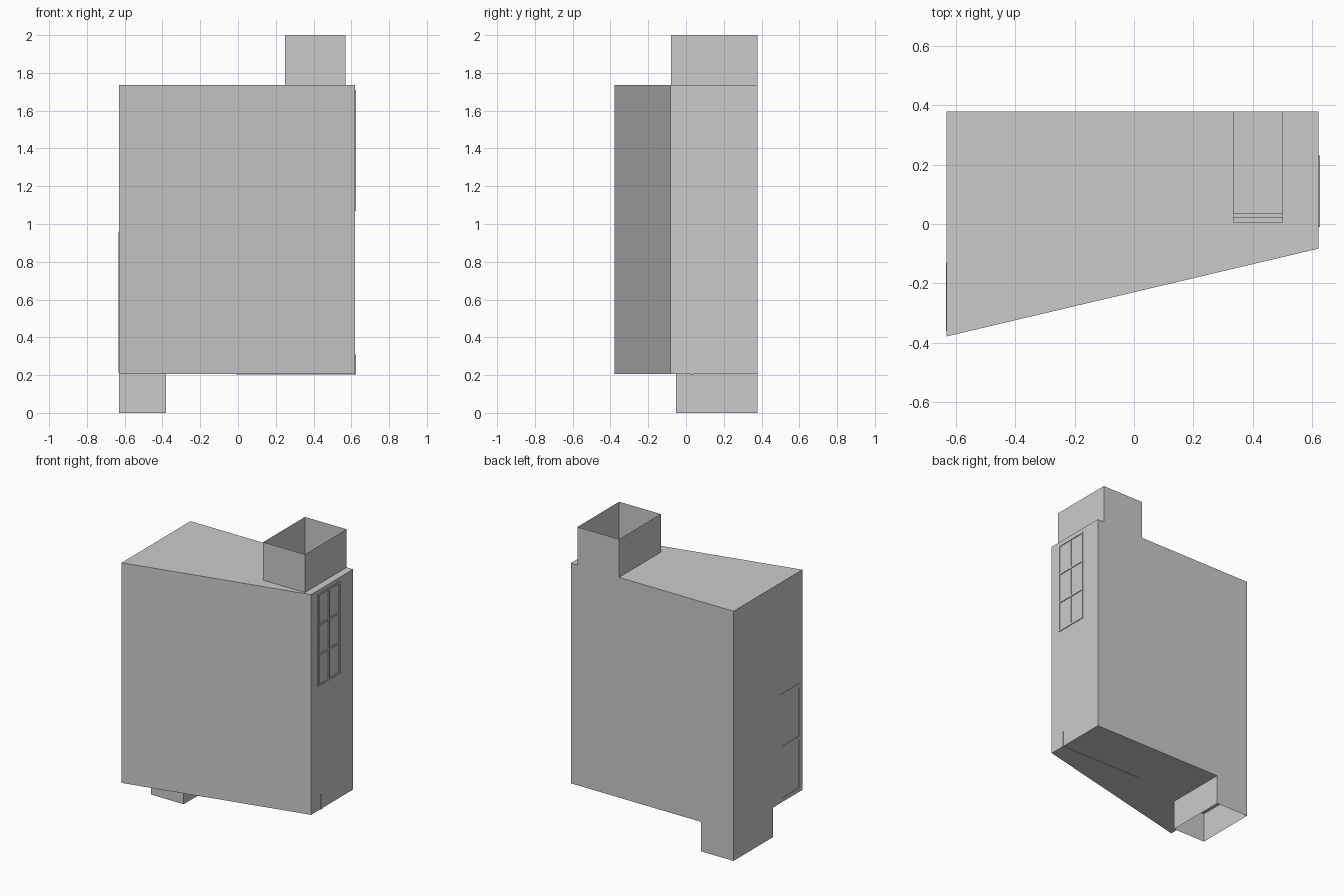
import bpy, bmesh

if "Cube" in bpy.data.objects:
    bpy.data.objects.remove(bpy.data.objects["Cube"])

X0, X1, YB = -0.63, 0.62, 0.378      # left wall, right wall, back wall
Z0, Z1 = 0.205, 1.735                # underside and roof heights


def make(name, build):
    bm = bmesh.new()
    build(bm)
    bmesh.ops.remove_doubles(bm, verts=bm.verts, dist=1e-5)
    me = bpy.data.meshes.new(name)
    bm.to_mesh(me)
    bm.free()
    ob = bpy.data.objects.new(name, me)
    bpy.context.collection.objects.link(ob)
    return ob


def poly(bm, pts):
    return bm.faces.new([bm.verts.new(p) for p in pts])


def walls(bm, outline, z0, z1):
    """Single-sheet walls around a counter-clockwise outline."""
    for (ax, ay), (bx, by) in zip(outline, outline[1:] + outline[:1]):
        poly(bm, [(ax, ay, z0), (bx, by, z0), (bx, by, z1), (ax, ay, z1)])


def rect(x0, x1, y0, y1):
    return [(x0, y0), (x1, y0), (x1, y1), (x0, y1)]


def box(bm, x, y, z):
    walls(bm, rect(*x, *y), *z)
    poly(bm, [(px, py, z[1]) for px, py in rect(*x, *y)])
    poly(bm, [(px, py, z[0]) for px, py in reversed(rect(*x, *y))])


# Tapered hollow body with a stair opening in its roof
def body(bm):
    foot = [(X0, -0.378), (X1, -0.083), (X1, YB), (X0, YB)]
    walls(bm, foot, Z0, Z1)
    poly(bm, [(x, y, Z0) for x, y in reversed(foot)])
    hole = [(0.50, YB), (0.50, 0.005), (0.335, 0.005), (0.335, YB)]
    poly(bm, [(x, y, Z1) for x, y in foot[:3] + hole + foot[3:]])


make("body_shell", body)

# Open thin-walled shafts above and below
make("upper_shaft", lambda bm: walls(bm, rect(0.25, 0.57, -0.08, YB), Z1, 2.0))
make("lower_shaft", lambda bm: walls(bm, rect(X0, -0.38, -0.053, YB), 0.0, Z0))

# Thin interior board that just breaks through the floor and right wall
make("inner_board", lambda bm: box(bm, (-0.01, 0.624), (0.02, 0.036), (0.203, 0.31)))


# Bars of a grid: vertical bars at ys, horizontal bars at zs
def grid(bm, x, ys, zs, w):
    for y in ys:
        box(bm, x, (y, y + w), (zs[0], zs[-1] + w))
    for z in zs:
        for a, b in zip(ys, ys[1:]):
            box(bm, x, (a + w, b), (z, z + w))


# Window with two columns and three rows of panes
make("window_bars", lambda bm: grid(
    bm, (X1 - 0.005, X1 + 0.005), [-0.01, 0.104, 0.218], [1.07, 1.279, 1.488, 1.698], 0.012))

# Two-panel door on the left wall
make("door_frame", lambda bm: grid(
    bm, (X0 - 0.003, X0 + 0.003), [-0.36, -0.155], [0.21, 0.57, 0.935], 0.025))
